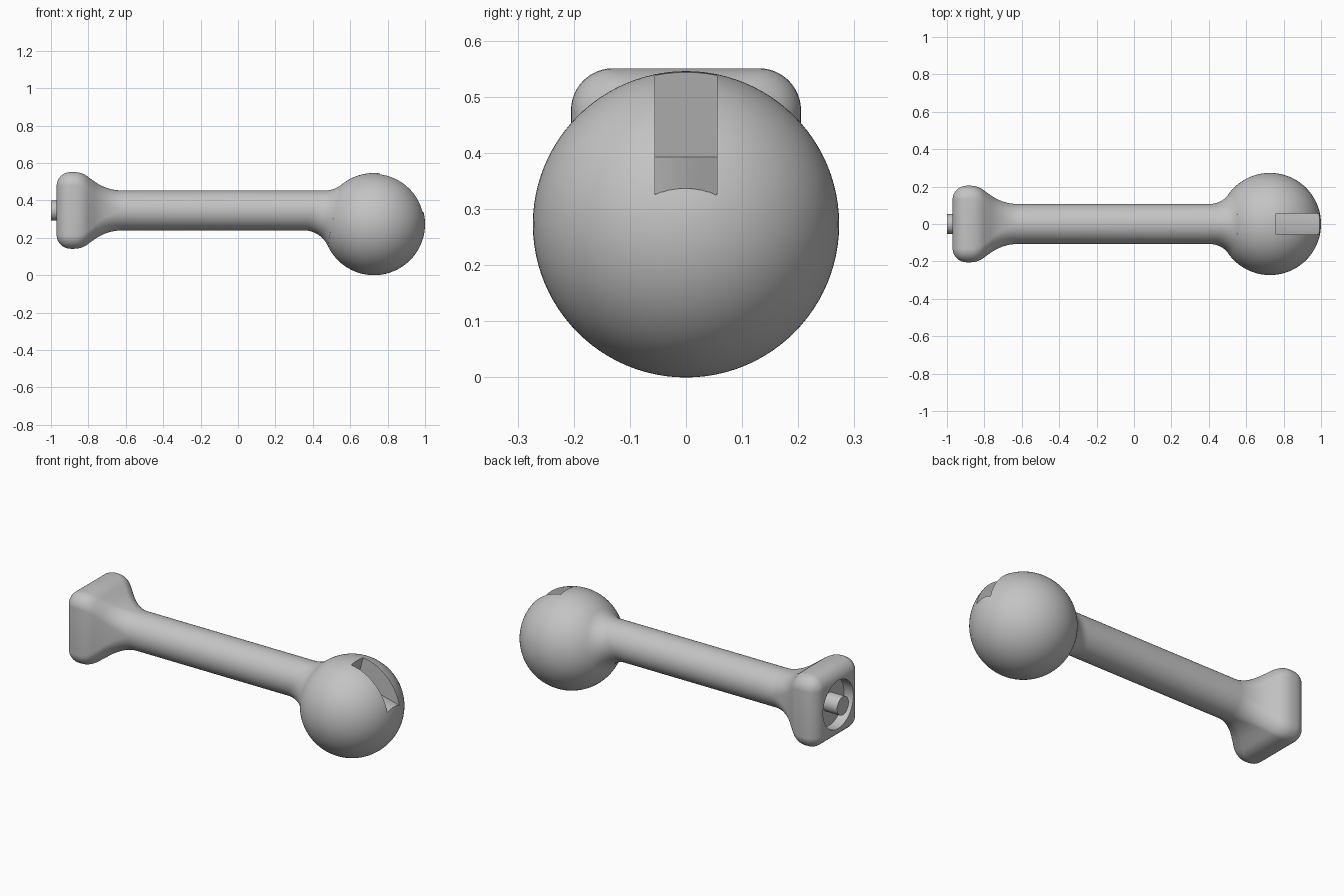
import bpy, bmesh, math
from mathutils import Vector

old = bpy.data.objects.get("Cube")
if old:
    bpy.data.objects.remove(old)

AXIS_Z = 0.346          # shaft centre line
SHAFT_R = 0.107
BALL = Vector((0.727, 0, 0.273))
BALL_R = 0.273
N = 16                  # ring points per quarter

grey = bpy.data.materials.new("plain grey")
grey.use_nodes = True
grey.diffuse_color = (0.55, 0.55, 0.55, 1)
grey.node_tree.nodes["Principled BSDF"].inputs["Base Color"].default_value = (0.55, 0.55, 0.55, 1)


def loft(name, rings):
    """Closed skin through rings that all have the same point count."""
    bm = bmesh.new()
    loops = [[bm.verts.new(p) for p in ring] for ring in rings]
    n = len(loops[0])
    for a, b in zip(loops, loops[1:]):
        for i in range(n):
            j = (i + 1) % n
            bm.faces.new((a[i], a[j], b[j], b[i]))
    bm.faces.new(loops[0])
    bm.faces.new(loops[-1])
    bmesh.ops.recalc_face_normals(bm, faces=bm.faces[:])
    mesh = bpy.data.meshes.new(name)
    bm.to_mesh(mesh)
    bm.free()
    obj = bpy.data.objects.new(name, mesh)
    bpy.context.collection.objects.link(obj)
    return obj


def x_cylinder(name, radius, x0, x1):
    bpy.ops.mesh.primitive_cylinder_add(vertices=64, radius=radius, depth=x1 - x0,
        location=((x0 + x1) / 2, 0, AXIS_Z), rotation=(0, math.pi / 2, 0))
    bpy.context.object.name = name
    return bpy.context.object


def cut(obj, cutter):
    mod = obj.modifiers.new("cut", 'BOOLEAN')
    mod.operation = 'DIFFERENCE'
    mod.solver = 'EXACT'
    mod.object = cutter
    bpy.ops.object.select_all(action='DESELECT')
    obj.select_set(True)
    bpy.context.view_layer.objects.active = obj
    bpy.ops.object.modifier_apply(modifier=mod.name)
    bpy.data.objects.remove(cutter)


def finish(obj):
    obj.data.materials.clear()
    obj.data.materials.append(grey)
    bpy.ops.object.select_all(action='DESELECT')
    obj.select_set(True)
    bpy.context.view_layer.objects.active = obj
    bpy.ops.object.shade_smooth_by_angle(angle=math.radians(35))


angles = [(k + 0.5) / N * math.pi / 2 for k in range(4 * N)]


def square_ring(x, half, corner):
    """Rounded square across the shaft; corner == half gives a circle."""
    pts = []
    for a in angles:
        c, s = math.cos(a), math.sin(a)
        flat = half - corner
        pts.append((x, math.copysign(flat, c) + corner * c,
                    AXIS_Z + math.copysign(flat, s) + corner * s))
    return pts


# Square end: rounded front edge, rounded shoulder, concave flare to the shaft
rings = []
EDGE, HALF = 0.075, 0.205
for i in range(9):
    t = math.radians(4 + 86 * i / 8)
    rings.append(square_ring(-0.97 + EDGE * (1 - math.cos(t)),
                             HALF - EDGE + EDGE * math.sin(t), EDGE * math.sin(t)))
SHOULDER = 0.12
for i in range(7):
    t = math.radians(42 * i / 6)
    rings.append(square_ring(-0.875 + SHOULDER * math.sin(t),
                             HALF - SHOULDER * (1 - math.cos(t)), EDGE))
FLARE = 0.252
for i in range(1, 13):
    f = i / 12
    dx = 0.17 * (1 - f)
    half = SHAFT_R + FLARE - math.sqrt(FLARE ** 2 - dx ** 2)
    rings.append(square_ring(-0.62 - dx, half, EDGE + (SHAFT_R - EDGE) * f))

# Neck: rolling-ball fillet between the shaft and the off-centre ball
FILLET, STEPS = 0.14, 12
neck = [[] for _ in range(STEPS + 1)]
for a in angles:
    u = Vector((0, math.cos(a), math.sin(a)))
    centre = Vector((0, 0, AXIS_Z)) + u * (SHAFT_R + FILLET)
    off = Vector((0, centre.y - BALL.y, centre.z - BALL.z)).length
    centre.x = BALL.x - math.sqrt((BALL_R + FILLET) ** 2 - off ** 2)
    to_ball = (BALL - centre).normalized()
    for i in range(STEPS + 1):
        neck[i].append(centre + (-u).slerp(to_ball, i / STEPS) * FILLET)
rings += neck
rings.append([(0.65, 0.05 * math.cos(a), 0.3 + 0.05 * math.sin(a)) for a in angles])
shaft = loft("shaft_with_square_end", rings)

# Round socket in the square end, with a pin
cut(shaft, x_cylinder("socket_cutter", 0.138, -1.05, -0.91))
finish(shaft)
finish(x_cylinder("pin", 0.053, -1.0, -0.905))

# Ball with a tilted notch whose floor rises slightly along the middle
bpy.ops.mesh.primitive_uv_sphere_add(segments=96, ring_count=48, radius=BALL_R, location=BALL)
ball = bpy.context.object
ball.name = "ball"
sections = []
for i in range(9):
    f = i / 4 - 1
    y = 0.055 * f
    sections.append([(0.72, y, 0.393), (1.06, y, 0.308 + 0.015 * (1 - f * f)),
                     (1.06, y, 0.65), (0.789, y, 0.65)])
cut(ball, loft("notch_cutter", sections))
finish(ball)
